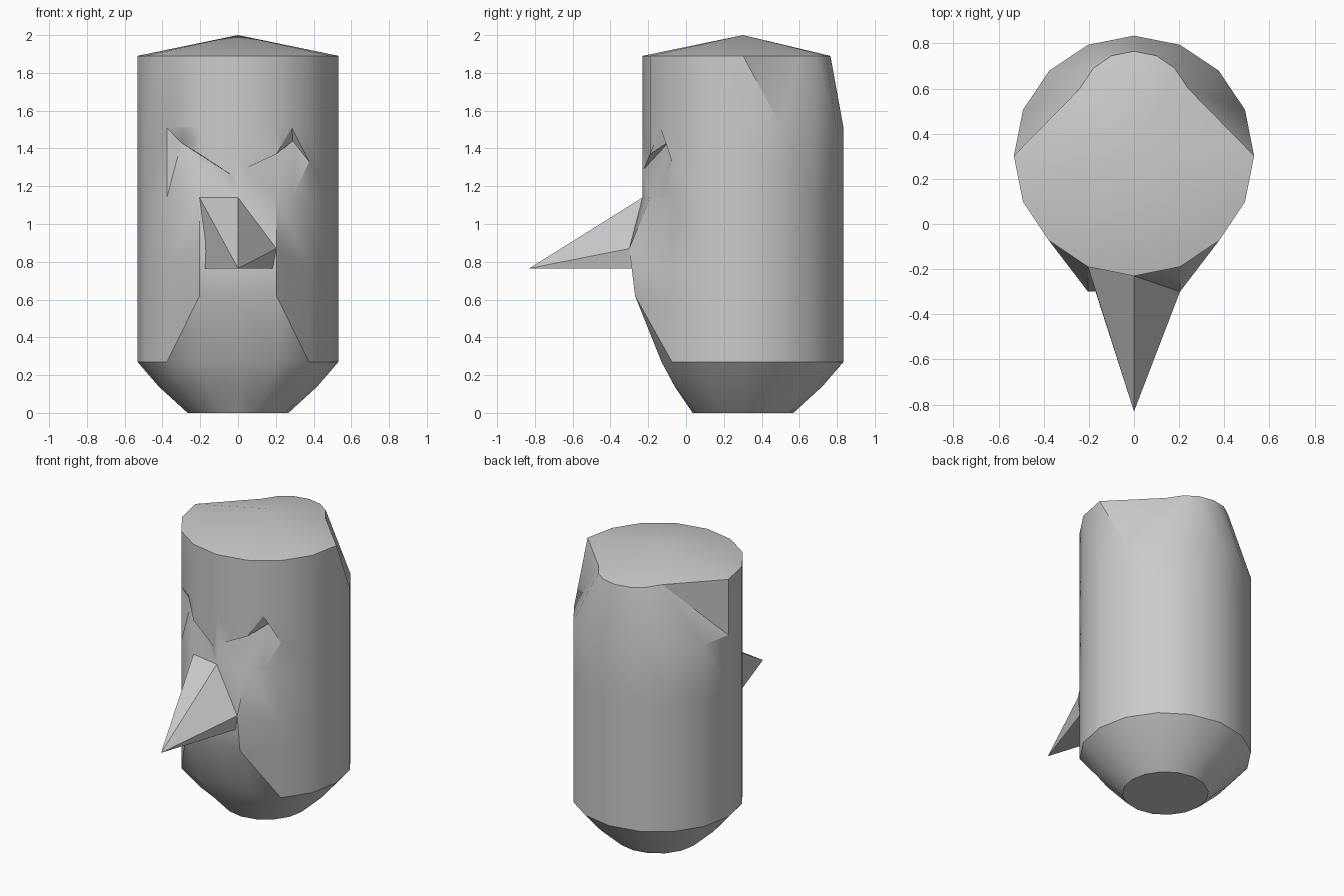
import bpy, bmesh, math
from mathutils import Vector

if "Cube" in bpy.data.objects:
    bpy.data.objects.remove(bpy.data.objects["Cube"])

R, CY, N = 0.532, 0.302, 16
X1, X2 = R * math.sin(math.pi / 8), R * math.sin(math.pi / 4)
Y0, Y1, Y2 = CY - R, CY - R * math.cos(math.pi / 8), CY - X2

stone = bpy.data.materials.new("plain_grey")
stone.diffuse_color = (0.6, 0.6, 0.6, 1)
stone.use_nodes = True
stone.node_tree.nodes["Principled BSDF"].inputs["Base Color"].default_value = stone.diffuse_color


def make(name, verts, faces):
    mesh = bpy.data.meshes.new(name)
    mesh.from_pydata([Vector(v) for v in verts], [], faces)
    bm = bmesh.new()
    bm.from_mesh(mesh)
    bmesh.ops.recalc_face_normals(bm, faces=bm.faces)
    bm.to_mesh(mesh)
    bm.free()
    mesh.materials.append(stone)
    obj = bpy.data.objects.new(name, mesh)
    bpy.context.collection.objects.link(obj)
    return obj


def activate(obj):
    bpy.ops.object.select_all(action='DESELECT')
    obj.select_set(True)
    bpy.context.view_layer.objects.active = obj


# Head: rings of 16 columns; column 12 is the front centre
rings = []
for z, r in [(0, 0.267), (0.14, 0.42), (0.27, R), (0.62, R), (0.77, R),
             (1.14, R), (1.51, R), (1.89, R)]:
    rings.append([Vector((r * math.cos(2 * math.pi * k / N),
                          CY + r * math.sin(2 * math.pi * k / N), z)) for k in range(N)])

# Sloping chin
for i, y in [(1, -0.06), (2, -0.13), (3, -0.27), (4, -0.285)]:
    for k in (11, 12, 13):
        rings[i][k].y = y
# Pointed cheeks beside the beak
for k in (11, 13):
    rings[4][k].y, rings[4][k].z = -0.30, 0.87
# Crown cut back behind
for k, x, y in [(1, 0.24, 0.60), (2, 0.18, 0.69), (3, 0.10, 0.745), (4, 0, 0.765)]:
    rings[7][k].xy = (x, y)
    rings[7][8 - k].xy = (-x, y)

verts = [v for ring in rings for v in ring]
top = len(verts)
verts.append(Vector((0, CY, 2.0)))
faces = [list(range(N))]
for i in range(len(rings) - 1):
    for k in range(N):
        a, b = i * N + k, i * N + (k + 1) % N
        c, d = b + N, a + N
        if 8 <= k < 12:                      # mirrored diagonals on the left front
            faces += [(a, b, c), (a, c, d)]
        else:
            faces += [(a, b, d), (b, c, d)]
last = (len(rings) - 1) * N
faces += [(last + k, last + (k + 1) % N, top) for k in range(N)]
head = make("head", verts, faces)


def surface_y(x):
    x = abs(x)
    if x <= X1:
        return Y0 + (Y1 - Y0) * x / X1
    return Y1 + (Y2 - Y1) * (x - X1) / (X2 - X1)


# Eye sockets: outline on the head with one sunken point
def cut_eye(name, outline, inner):
    n = len(outline)
    vs = [(x, surface_y(x), z) for x, z in outline]
    vs += [(x, -0.5, z) for x, z in outline] + [inner]
    fs = [list(range(n, 2 * n))]
    for k in range(n):
        m = (k + 1) % n
        fs += [(k, m, m + n, k + n), (k, m, 2 * n)]
    cutter = make(name, vs, fs)
    cutter.hide_render = True
    mod = head.modifiers.new(name, 'BOOLEAN')
    mod.operation, mod.solver, mod.object = 'DIFFERENCE', 'EXACT', cutter
    activate(head)
    bpy.ops.object.modifier_apply(modifier=name)
    bpy.data.objects.remove(cutter)


cut_eye("right_socket", [(0.285, 1.51), (X2, 1.33), (0.29, 1.14), (X1, 1.14),
                         (0.03, 1.29), (X1, 1.37)], (0.29, -0.085, 1.44))
cut_eye("left_socket", [(-X2, 1.51), (-X2, 1.14), (-X1, 1.14), (-0.005, 1.14),
                        (-0.02, 1.25), (-X1, 1.37), (-0.285, 1.51)], (-0.30, -0.07, 1.43))

# Beak: ridge at the front centre, flat underside, back hidden in the head
beak = make("beak", [
    (0, Y0, 1.14), (-X1, Y1, 1.14), (0, -0.83, 0.765), (X1, -0.30, 0.87),
    (X1 - 0.02, -0.285, 0.765), (-0.175, -0.285, 0.765), (0, -0.1, 0.9)],
    [(0, 1, 2), (0, 2, 3), (2, 4, 3), (2, 5, 4), (1, 5, 2),
     (0, 6, 1), (0, 3, 6), (3, 4, 6), (4, 5, 6), (5, 1, 6)])

activate(head)
bpy.ops.object.shade_smooth_by_angle(angle=math.radians(30))
